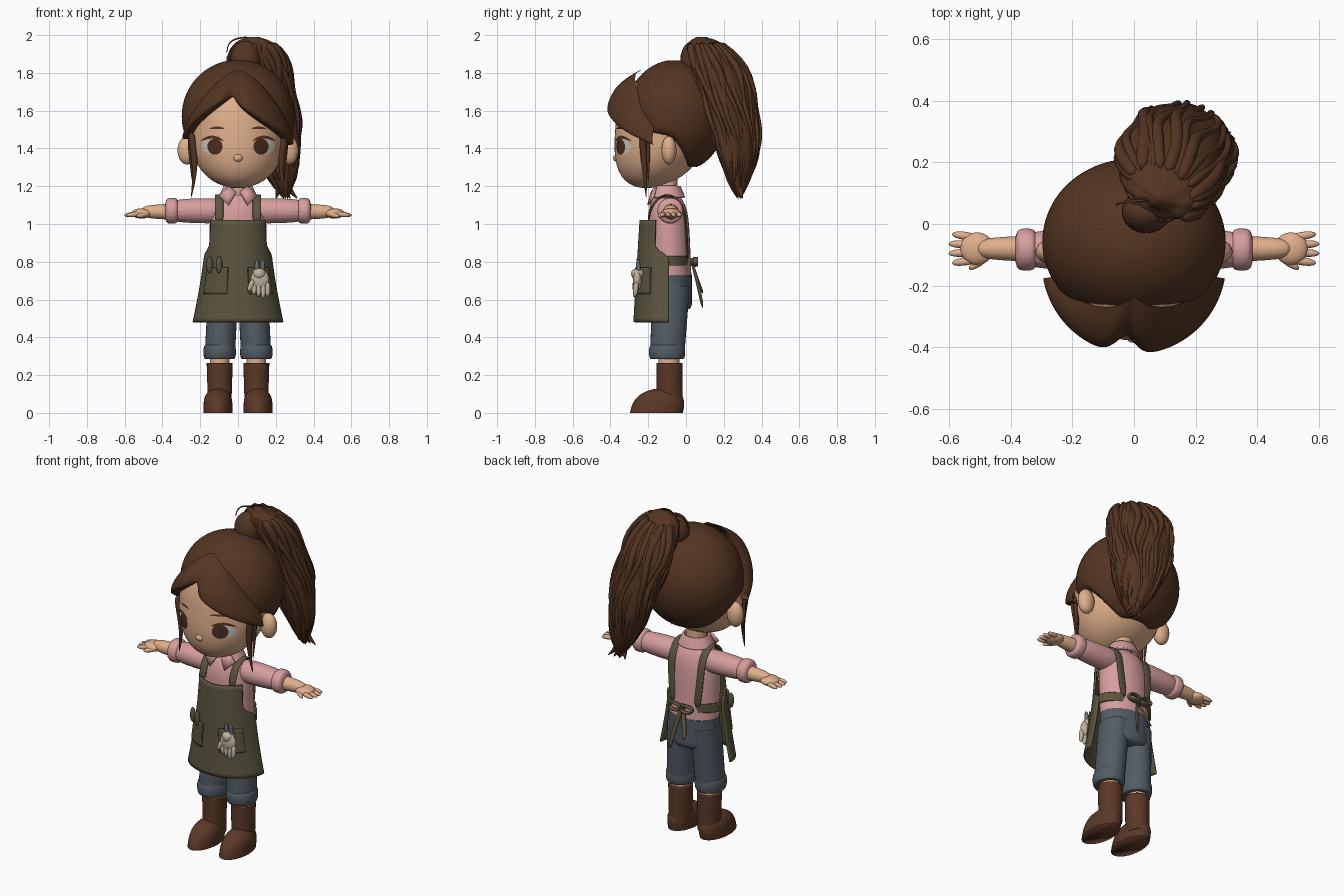
import bpy
import bmesh
import random
from math import sin, cos, pi, radians, degrees, sqrt, exp
from mathutils import Vector
from mathutils.bvhtree import BVHTree

random.seed(4)
if "Cube" in bpy.data.objects:
    bpy.data.objects.remove(bpy.data.objects["Cube"])


def material(name, red, green, blue):
    mat = bpy.data.materials.new(name)
    mat.use_nodes = True
    mat.diffuse_color = (red, green, blue, 1)
    bsdf = next(node for node in mat.node_tree.nodes if node.type == "BSDF_PRINCIPLED")
    bsdf.inputs["Base Color"].default_value = mat.diffuse_color
    return mat


skin = material("skin", .74, .43, .26)
hair = material("dark brown hair", .09, .036, .016)
pink = material("pink cloth", .68, .34, .34)
olive = material("olive canvas", .105, .09, .05)
denim = material("slate denim", .085, .108, .13)
leather = material("boot leather", .105, .04, .02)
cream = material("cream glove", .52, .45, .34)
steel = material("grey blue steel", .12, .15, .19)
iris_brown = material("brown iris", .075, .028, .014)
eye_white = material("eye white", .62, .62, .58)


def grid(name, mat, rows, closed=False, smooth=0, thickness=0):
    """Skin over rows of points; closed rows form a capped tube."""
    mesh = bpy.data.meshes.new(name)
    bm = bmesh.new()
    rings = [[bm.verts.new(point) for point in row] for row in rows]
    count = len(rings[0])
    for lower, upper in zip(rings, rings[1:]):
        for j in range(count if closed else count - 1):
            k = (j + 1) % count
            bm.faces.new((lower[j], lower[k], upper[k], upper[j]))
    if closed:
        bm.faces.new(rings[0])
        bm.faces.new(rings[-1])
    bmesh.ops.recalc_face_normals(bm, faces=bm.faces)
    for face in bm.faces:
        face.smooth = True
    bm.to_mesh(mesh)
    bm.free()
    mesh.materials.append(mat)
    part = bpy.data.objects.new(name, mesh)
    bpy.context.collection.objects.link(part)
    if thickness:
        solid = part.modifiers.new("thickness", "SOLIDIFY")
        solid.thickness, solid.offset = thickness, 0
    if smooth:
        part.modifiers.new("smooth", "SUBSURF").levels = smooth
        part.modifiers["smooth"].render_levels = smooth
    return part


def at(rule, t):
    return rule(t) if callable(rule) else rule


def body(name, mat, low, high, width, depth, x=0, y=0, steps=16, sides=32):
    """Stack of elliptical rings; each measure is a number or a rule of height t."""
    rows = []
    for i in range(steps + 1):
        t = (1 - cos(pi * i / steps)) / 2
        a, b = max(at(width, t), .001), max(at(depth, t), .001)
        turns = [2 * pi * k / sides for k in range(sides)]
        rows.append([(at(x, t) + a * cos(q), at(y, t) + b * sin(q), low + (high - low) * t) for q in turns])
    return grid(name, mat, rows, closed=True)


def ball(name, mat, centre, radii):
    x, y, z = centre
    a, b, c = radii
    return body(name, mat, z - c, z + c, lambda t: a * bulge(t), lambda t: b * bulge(t), x, y, sides=20)


def bulge(t, power=2):
    return sqrt(max(1 - abs(2 * t - 1) ** power, 0))


def limb(name, mat, path, start, end, sides=8):
    """Round tapering tube along a short path."""
    points = [Vector(p) for p in path]
    last = len(points) - 1
    rows = []
    for i, point in enumerate(points):
        along = (points[min(i + 1, last)] - points[max(i - 1, 0)]).normalized()
        across = along.cross(Vector((1, 0, 0) if abs(along.y) > .8 else (0, 1, 0))).normalized()
        other = along.cross(across)
        radius = start + (end - start) * i / last
        turns = [2 * pi * k / sides for k in range(sides)]
        rows.append([point + radius * (across * cos(q) + other * sin(q)) for q in turns])
    return grid(name, mat, rows, closed=True, smooth=2 if len(path) < 6 else 1)


def ribbon(name, mat, path, side):
    rows = [[Vector(p) - Vector(side), Vector(p), Vector(p) + Vector(side)] for p in path]
    return grid(name, mat, rows, smooth=1, thickness=.012)


def sheet(name, mat, low, high, width, depth, start, end, y=-.09, steps=12):
    """Curved cloth between two angles, measured from the front."""
    rows = []
    for i in range(steps + 1):
        t = i / steps
        first, final = radians(at(start, t)), radians(at(end, t))
        turns = [first + (final - first) * k / 40 for k in range(41)]
        rows.append([(at(width, t) * sin(q), y - at(depth, t) * cos(q), low + (high - low) * t) for q in turns])
    return grid(name, mat, rows, thickness=.012)


def ease(value):
    value = min(max(value, 0), 1)
    return value * value * (3 - 2 * value)


# Head, neck and ears
head = body("head", skin, 1.19, 1.8, lambda t: .25 * bulge(t, 2.5), lambda t: .24 * bulge(t, 2.5),
            y=lambda t: -.13 - .08 * (1 - t) ** 4, steps=24, sides=48)
body("neck", skin, 1.1, 1.3, .058, .055, y=-.1)
ball("nose", skin, (0, -.37, 1.35), (.024, .016, .02))
for side in (-1, 1):
    ball("ear", skin, (side * .27, -.09, 1.39), (.05, .04, .075))

# Eyes, lashes and brows laid onto the head surface
bpy.context.view_layer.update()
surface = BVHTree.FromObject(head, bpy.context.evaluated_depsgraph_get())


def decal(name, mat, x, z, width, height, lift, droop=0):
    rows = []
    for ring in range(1, 6):
        row = []
        for k in range(24):
            a, b = ring / 5 * cos(pi * k / 12), ring / 5 * sin(pi * k / 12)
            spot = Vector((x + width * a, -1, z + height * b - droop * a * a))
            hit = surface.ray_cast(spot, Vector((0, 1, 0)))[0]
            row.append(hit - Vector((0, lift, 0)))
        rows.append(row)
    flat = grid(name, mat, rows, closed=True)
    # Drop the outer cap, which would cover the curved rings
    bm = bmesh.new()
    bm.from_mesh(flat.data)
    bm.faces.ensure_lookup_table()
    bmesh.ops.delete(bm, geom=[bm.faces[-1]], context="FACES_ONLY")
    bm.to_mesh(flat.data)
    bm.free()


for side in (-1, 1):
    decal("eye_white", eye_white, side * .137, 1.41, .055, .04, .002)
    decal("iris", iris_brown, side * .122, 1.41, .04, .043, .004)
    decal("lash", hair, side * .137, 1.46, .06, .008, .006, droop=.02)
    decal("brow", hair, side * .11, 1.51, .04, .006, .005, droop=.006)

# Scalp hair: an ellipsoid reaching lower at the nape than over the face
rows = []
for i in range(1, 17):
    row = []
    for k in range(48):
        turn = 2 * pi * k / 48 - pi
        polar = radians(110 + 50 * ease((abs(degrees(turn)) - 80) / 50)) * i / 16
        row.append((.3 * sin(polar) * sin(turn), -.055 - .27 * sin(polar) * cos(turn), 1.57 + .3 * cos(polar)))
    rows.append(row)
grid("scalp_hair", hair, rows, closed=True, smooth=1)

# Parted fringe: swells out from the crown, then tucks in at the hairline
rows = []
for j in range(12):
    t = min(j / 10, 1)
    row = []
    for k in range(61):
        angle = 160 * k / 60 - 80
        outward = abs(angle) / 80
        from_part = abs(angle + 6) / 80
        top = 1.815 - .29 * outward ** 2
        hairline = 1.68 - .25 * from_part ** (.65 if angle > -6 else 1)
        outer = .3 - .06 * exp(-(9 * from_part) ** 2)
        inner = .11 + .15 * outward
        radius = outer - (outer - inner) * (1 - t) ** 2.2 - (.07 if j == 11 else 0)
        q = radians(angle)
        row.append((radius * sin(q), -.125 - radius * cos(q), top + (hairline - top) * t))
    rows.append(row)
grid("fringe", hair, rows, smooth=1)

# Loose locks beside the face
for side in (-1, 1):
    limb("side_lock", hair, [(side * .25, -.23, 1.5), (side * .22, -.22, 1.3), (side * .25, -.21, 1.13)], .03, .002)
    limb("thin_lock", hair, [(side * .26, -.2, 1.5), (side * .24, -.2, 1.2)], .02, .002)


# Ponytail: a slanted core with wavy strands running over it
def tail(t, turn, swell=1):
    size = .16 * swell * sqrt(max(1 - t ** 12, .05)) * (1 - (1 - t) ** 4 + .1)
    a, b, slant = size * cos(turn), .72 * size * sin(turn), radians(-30)
    x = .25 - .17 * t + a * cos(slant) - b * sin(slant)
    y = .28 - .2 * t ** 3 + a * sin(slant) + b * cos(slant)
    return x, y, 1.14 + .85 * t


rows = []
for i in range(25):
    t = (1 - cos(pi * i / 24)) / 2
    turns = [2 * pi * k / 48 for k in range(48)]
    rows.append([tail(t, q, 1 + .04 * cos(9 * q + 4 * t)) for q in turns])
grid("ponytail", hair, rows, closed=True)
ball("ponytail_root", hair, (.04, .04, 1.87), (.08, .07, .1))
for i in range(24):
    phase, low = random.uniform(0, 6), random.uniform(-.03, .12)
    path = []
    for j in range(10):
        t = low + (.97 - low) * (1 - j / 9)
        path.append(tail(t, 2 * pi * i / 24 + .16 * sin(1.3 * j + phase), 1 + .09 * sin(1.7 * j + phase)))
    limb("ponytail_strand", hair, path, random.uniform(.015, .03), .003)
for k in range(4):
    limb("ponytail_tip", hair, [(.23, .28, 1.3), (.22 + .01 * k, .28, 1.2), (.2 + .04 * k, .3, 1.13)], .045, .002)
limb("flyaway_hair", hair, [(.06, .08, 1.99), (-.05, .07, 1.98), (-.06, .06, 1.9)], .006, .003)

# Shirt with collar and rolled sleeves
body("shirt", pink, .69, 1.17, lambda t: .152 * sqrt(1 - t ** 8), lambda t: .11 * sqrt(1 - t ** 8),
     y=lambda t: -.08 - .02 * t)
sheet("collar_band", pink, 1.14, 1.2, lambda t: .1 - .03 * t, lambda t: .09 - .025 * t, 25, 335, y=-.1)
for side in (-1, 1):
    inner, outer = [(side * .01, -.18, 1.17), (side * .05, -.2, 1.1)], [(side * .05, -.16, 1.2), (side * .1, -.17, 1.15)]
    grid("collar_flap", pink, [inner, outer], thickness=.012)
    limb("sleeve", pink, [(side * x, -.083, 1.07) for x in (.05, .2, .39)], .072, .062, sides=16)
    limb("sleeve_cuff", pink, [(side * x, -.083, 1.07) for x in (.31, .35, .39)], .07, .07, sides=16)

    # Forearm, hand and fingers
    limb("forearm", skin, [(side * x, -.08, 1.065) for x in (.3, .4, .52)], .048, .034, sides=12)
    ball("palm", skin, (side * .51, -.08, 1.056), (.055, .053, .027))
    for k in (-1.5, -.5, .5, 1.5):
        tip = .61 - .006 * k * k
        limb("finger", skin, [(side * .51, -.08 + .024 * k, 1.056), (side * tip, -.08 + .032 * k, 1.045)], .018, .013)
    limb("thumb", skin, [(side * .47, -.1, 1.055), (side * .54, -.15, 1.04)], .02, .012)

# Trousers, ankles and boots
body("trouser_hips", denim, .55, .73, lambda t: .155 * min(1, .8 + t), lambda t: .11 * min(1, .9 + t), y=-.079)
for side in (-1, 1):
    body("trouser_leg", denim, .29, .67, .08, lambda t: .09 + .01 * t,
         x=lambda t: side * (.097 - .02 * t), y=lambda t: -.1 + .02 * t)
    body("trouser_cuff", denim, .285, .36, lambda t: .076 + .01 * bulge(t), lambda t: .085 + .011 * bulge(t),
         x=side * .097, y=-.1)
    body("ankle", skin, .2, .32, .052, .055, x=side * .097, y=-.09)
    body("boot_shaft", leather, .04, .265, lambda t: .062 + .007 * t, lambda t: .07 - .001 * t,
         x=side * .097, y=-.087)
    body("boot_foot", leather, 0, .13, lambda t: .077 * sqrt(1 - t ** 4), lambda t: .14 * sqrt(1 - t ** 3),
         x=side * .106, y=lambda t: -.157 + .03 * t)

# Apron: flared skirt narrowing to a bib, tied at the back
sheet("apron", olive, .48, 1.02, lambda t: .16 + .075 * (1 - t) ** 1.6, lambda t: .15 + .033 * (1 - t),
      lambda t: 28 * ease(8 * t - 5) - 90, lambda t: 90 - 28 * ease(8 * t - 5), steps=24)
sheet("waistband", olive, .78, .83, .17, .105, 85, 275)
for side in (-1, 1):
    arch = [(side * .1, -.1 - .1 * cos(pi * k / 8), 1.01 + .145 * sin(pi * k / 8)) for k in range(9)]
    ribbon("apron_strap", olive, arch + [(side * .09, .005, .9), (side * .08, .01, .81)], (.024, 0, 0))
    loop = [(side * .04 * (1 - cos(pi * k / 5)), .05, .8 + .022 * sin(pi * k / 5)) for k in range(11)]
    ribbon("bow_loop", olive, loop, (0, .015, 0))
    ribbon("bow_tail", olive, [(0, .03, .8), (side * .03, .06, .7), (side * .05, .09, .59 - side * .04)], (.012, .006, 0))
    sheet("pocket", olive, .63, .77, lambda t: .21 - .022 * t, .18, side * 16, side * 58)
ball("bow_knot", olive, (0, .035, .8), (.02, .02, .02))

# Tools in the pockets and the hanging glove
for k in range(2):
    ball("tool_handle", olive, (.05 * k - .15, -.22 - .03 * k, .785), (.017, .014, .045))
    limb("steel_tool", steel, [(.1 + .03 * k, -.25, .71), (.1 + .03 * k, -.255, .82)], .017, .013)
ball("glove_palm", cream, (.115, -.258, .705), (.05, .024, .055))
limb("glove_cuff", cream, [(.112, -.255, .7), (.112, -.255, .77)], .038, .045)
for k in range(4):
    x = .085 + .024 * k
    limb("glove_finger", cream, [(x, -.262, .7), (x, -.27, .6 + .01 * abs(k - 2))], .018, .014)
limb("glove_thumb", cream, [(.085, -.265, .71), (.052, -.275, .64)], .02, .012)
